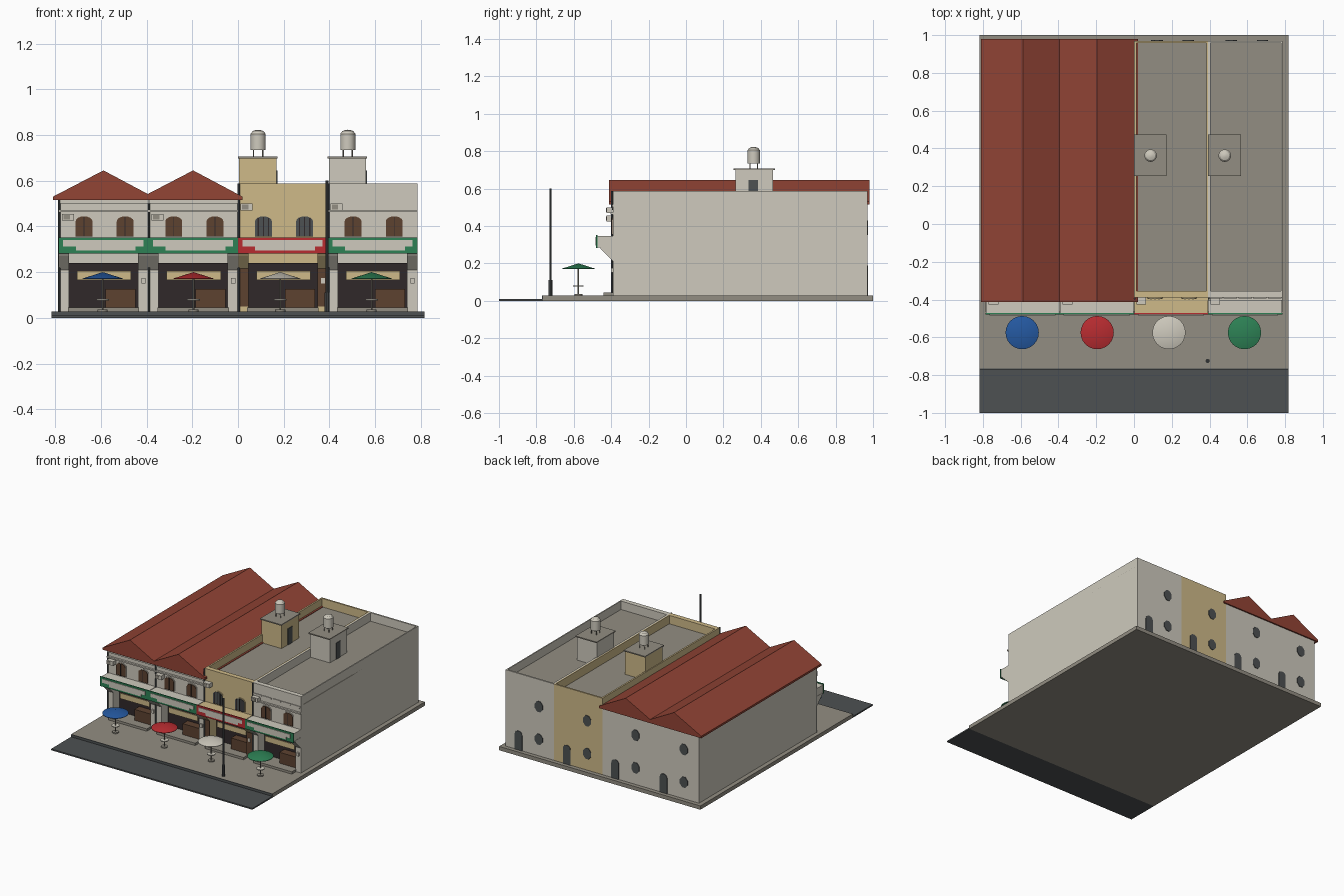
import bpy
import bmesh
import math

cube = bpy.data.objects.get("Cube")
if cube:
    bpy.data.objects.remove(cube, do_unlink=True)


def material(name, r, g, b):
    m = bpy.data.materials.new(name)
    m.use_nodes = True
    m.diffuse_color = (r, g, b, 1)
    m.node_tree.nodes["Principled BSDF"].inputs["Base Color"].default_value = (r, g, b, 1)
    return m


WHITE = material("plaster white", .62, .59, .51)
CREAM = material("cream yellow", .62, .49, .25)
TILE = material("roof tile red", .29, .058, .036)
RED = material("bright red", .48, .025, .03)
GREEN = material("green", .026, .22, .09)
BLUE = material("blue", .018, .1, .36)
WOOD = material("wood brown", .11, .055, .03)
DARK = material("dark interior", .03, .022, .023)
STONE = material("paving grey", .29, .27, .225)
SLATE = material("slate grey", .075, .083, .085)


def finish(name, bm, mat, smooth=False):
    bmesh.ops.recalc_face_normals(bm, faces=bm.faces)
    mesh = bpy.data.meshes.new(name)
    bm.to_mesh(mesh)
    bm.free()
    ob = bpy.data.objects.new(name, mesh)
    bpy.context.collection.objects.link(ob)
    mesh.materials.append(mat)
    if smooth:
        bpy.ops.object.select_all(action='DESELECT')
        ob.select_set(True)
        bpy.context.view_layer.objects.active = ob
        bpy.ops.object.shade_smooth_by_angle()
    return ob


def prism(name, outline, place, a, b, mat):
    """Extrude a 2D outline from depth a to depth b."""
    bm = bmesh.new()
    n = len(outline)
    lower = [bm.verts.new(place(u, v, a)) for u, v in outline]
    upper = [bm.verts.new(place(u, v, b)) for u, v in outline]
    bm.faces.new(lower)
    bm.faces.new(upper)
    for i in range(n):
        j = (i + 1) % n
        bm.faces.new((lower[i], lower[j], upper[j], upper[i]))
    return finish(name, bm, mat)


def along_y(u, v, d):
    return (u, d, v)


def along_x(u, v, d):
    return (d, u, v)


def box(name, x, y, z, mat):
    outline = [(x[0], z[0]), (x[1], z[0]), (x[1], z[1]), (x[0], z[1])]
    return prism(name, outline, along_y, y[0], y[1], mat)


def lathe(name, x, y, profile, mat, steps=24):
    """Spin a (radius, height) profile round a vertical axis."""
    bm = bmesh.new()
    pts = [bm.verts.new((x + r, y, z)) for r, z in profile]
    edges = [bm.edges.new(p) for p in zip(pts, pts[1:])]
    bmesh.ops.spin(bm, geom=pts + edges, cent=(x, y, 0), axis=(0, 0, 1),
                   angle=math.tau, steps=steps)
    bmesh.ops.remove_doubles(bm, verts=bm.verts, dist=.0001)
    return finish(name, bm, mat, True)


def rod(name, x, y, r, lo, hi, mat, steps=10):
    return lathe(name, x, y, [(0, lo), (r, lo), (r, hi), (0, hi)], mat, steps)


def arch(x, half, lo, spring, rise):
    """Upright outline with a curved head."""
    arc = [math.pi * i / 8 for i in range(9)]
    return [(x - half, lo), (x + half, lo)] + [
        (x + half * math.cos(t), spring + rise * math.sin(t)) for t in arc]


PAVE, FRONT, BACK, FLOOR, TOP = .028, -.39, .97, .525, .588
WIDTH = .3925

# Ground
box("pavement", (-.817, .817), (-.765, 1), (0, PAVE), STONE)
box("kerb", (-.817, .817), (-.769, -.765), (0, PAVE), SLATE)
box("road", (-.817, .817), (-1, -.769), (0, .01), SLATE)

UNITS = [(WHITE, GREEN, BLUE), (WHITE, GREEN, RED), (CREAM, RED, WHITE), (WHITE, GREEN, GREEN)]

for i, (wall, sign, shade) in enumerate(UNITS):
    x0 = -.785 + WIDTH * i
    x1 = x0 + WIDTH
    mid = (x0 + x1) / 2
    flat = i > 1

    # Main walls with a recessed shop opening
    box("house_body", (x0, x1), (-.31, BACK), (PAVE, FLOOR), wall)
    box("upper_front_wall", (x0, x1), (FRONT, -.31), (.24, FLOOR), wall)
    for side, (a, b) in {"left": (x1 - .045, x1), "right": (x0, x0 + .045)}.items():
        box("shop_pillar_" + side, (a, b), (FRONT, -.31), (PAVE, .24), wall)
        bracket = [(FRONT, .21), (FRONT, .29), (-.465, .29), (-.45, .27)]
        prism("canopy_bracket_" + side, bracket, along_x, a, b, wall)
        if i == 2:
            box("wood_facing_" + side, (a, b), (FRONT - .006, FRONT), (.05, .24), WOOD)
    box("shop_interior", (x0 + .045, x1 - .045), (-.316, -.31), (PAVE, .24), DARK)
    box("shop_ceiling", (x0 + .045, x1 - .045), (-.385, -.31), (.235, .24), DARK)
    box("shop_counter", (mid + .01, x1 - .055), (-.375, -.318), (PAVE, .125), WOOD)
    box("menu_board", (x0 + .08, x1 - .075), (-.36, -.352), (.165, .205), CREAM)
    box("front_step", (x0 + .04, x1 - .04), (-.44, -.318), (PAVE, .045), STONE)
    box("meter_box", (x1 - .03, x1 - .012), (-.402, FRONT), (.15, .175), WHITE)

    # Canopy and sign board
    box("canopy", (x0 + .002, x1 - .002), (-.472, FRONT), (.285, .346), wall)
    box("sign_board", (x0, x1), (-.48, -.472), (.282, .352), sign)
    box("sign_panel", (x0 + .02, x1 - .022), (-.484, -.48), (.312, .34), WHITE)
    box("sign_panel_lower", (x0 + .075, x1 - .055), (-.484, -.48), (.295, .312), WHITE)

    # Upper windows with shutters
    for side in (-1, 1):
        wx = mid + side * .09 + .005
        glazed = i == 2
        prism("window_surround", arch(wx, .042, .355, .425, .024), along_y,
              FRONT - .004, FRONT, wall)
        prism("window", arch(wx, .037, .355, .422, .022), along_y,
              FRONT - .008, FRONT, SLATE if glazed else WOOD)
        box("window_gap", (wx - .002, wx + .002), (FRONT - .011, FRONT), (.355, .442), DARK)
        if glazed:
            for k in (-1, 1):
                bx = wx + k * .022
                box("window_bar", (bx - .003, bx + .003), (FRONT - .011, FRONT),
                    (.355, .436), DARK)

    # Ledges, air conditioner and drainpipe
    if i != 2:
        box("front_ledge", (x0, x1), (FRONT - .014, FRONT), (.462, .472), WHITE)
    if not flat:
        box("eave_moulding", (x0, x1), (FRONT - .01, FRONT), (.5, .52), WHITE)
    ax, az = (x0 + .012, .47) if flat else (x0 + .015, .425)
    box("air_conditioner", (ax, ax + .052), (-.425, FRONT), (az, az + .03), WHITE)
    box("air_conditioner_grille", (ax + .006, ax + .034), (-.427, -.425),
        (az + .005, az + .025), STONE)
    rod("drainpipe", x0 + .003, FRONT - .006, .005, PAVE, TOP if flat else FLOOR, SLATE)

    # Rear door and windows
    prism("back_door", arch(x1 - .105, .03, PAVE, .14, .028), along_y, BACK, BACK + .004, SLATE)
    for z in (.15, .39):
        octagon = [(x1 - .27 + .034 * math.cos(t), z + .042 * math.sin(t))
                   for t in [math.tau * (k + .5) / 8 for k in range(8)]]
        prism("back_window", octagon, along_y, BACK, BACK + .004, SLATE)

    if flat:
        # Flat roof with parapets
        box("roof_deck", (x0, x1), (FRONT + .03, BACK - .01), (FLOOR - .01, FLOOR + .001), STONE)
        box("parapet_front", (x0, x1), (FRONT, FRONT + .035), (FLOOR, TOP), wall)
        box("parapet_back", (x0, x1), (BACK - .012, BACK), (FLOOR, TOP), wall)
        box("parapet_right", (x0, x0 + .012), (FRONT, BACK), (FLOOR, TOP), CREAM if i == 2 else WHITE)
        box("parapet_left", (x1 - .008, x1), (FRONT, BACK), (FLOOR, TOP), wall)
        if i == 3:
            for k in range(5):
                sx = x0 + .04 + k * .078
                prism("parapet_scallop", [(sx + .036 * math.cos(math.pi * t / 8),
                      .515 - .03 * math.sin(math.pi * t / 8)) for t in range(9)],
                      along_y, FRONT - .005, FRONT, WHITE)

        # Stair house and water tank
        hx = x0 + .173
        box("stair_house", (x0 + .005, hx - .005), (.265, .465), (FLOOR, .698), wall)
        box("stair_house_cap", (x0, hx), (.255, .475), (.698, .706), STONE)
        box("stair_house_door", (hx - .005, hx - .001), (.335, .385), (FLOOR, .645), SLATE)
        tx, ty = x0 + .088, .362
        lathe("water_tank", tx, ty, [(0, .735), (.033, .735), (.033, .805), (.024, .817),
                                     (.01, .822), (0, .823)], WHITE)
        for a in (-1, 1):
            for b in (-1, 1):
                rod("tank_leg", tx + a * .02, ty + b * .02, .003, .706, .74, STONE, 6)
    else:
        # Pitched tile roof
        lo, hi, ridge = x0 - .025, x1 + .02, mid
        prism("gable_roof", [(lo, .515), (hi, .515), (hi, .53), (ridge, .645), (lo, .53)],
              along_y, -.412, .98, TILE)

    # Parasol and table
    px, py = (-.592, -.195, .185, .585)[i], -.575
    lathe("parasol", px, py, [(0, .172), (.088, .169), (.088, .172), (0, .2)], shade)
    rod("parasol_pole", px, py, .004, PAVE, .19, STONE)
    rod("parasol_base", px, py, .022, PAVE, .036, STONE, 16)
    rod("table_top", px, py, .028, .076, .082, WHITE, 16)

# Street post
rod("street_post", .39, -.725, .006, PAVE, .6, SLATE)
rod("street_post_base", .39, -.725, .011, PAVE, .11, SLATE)
